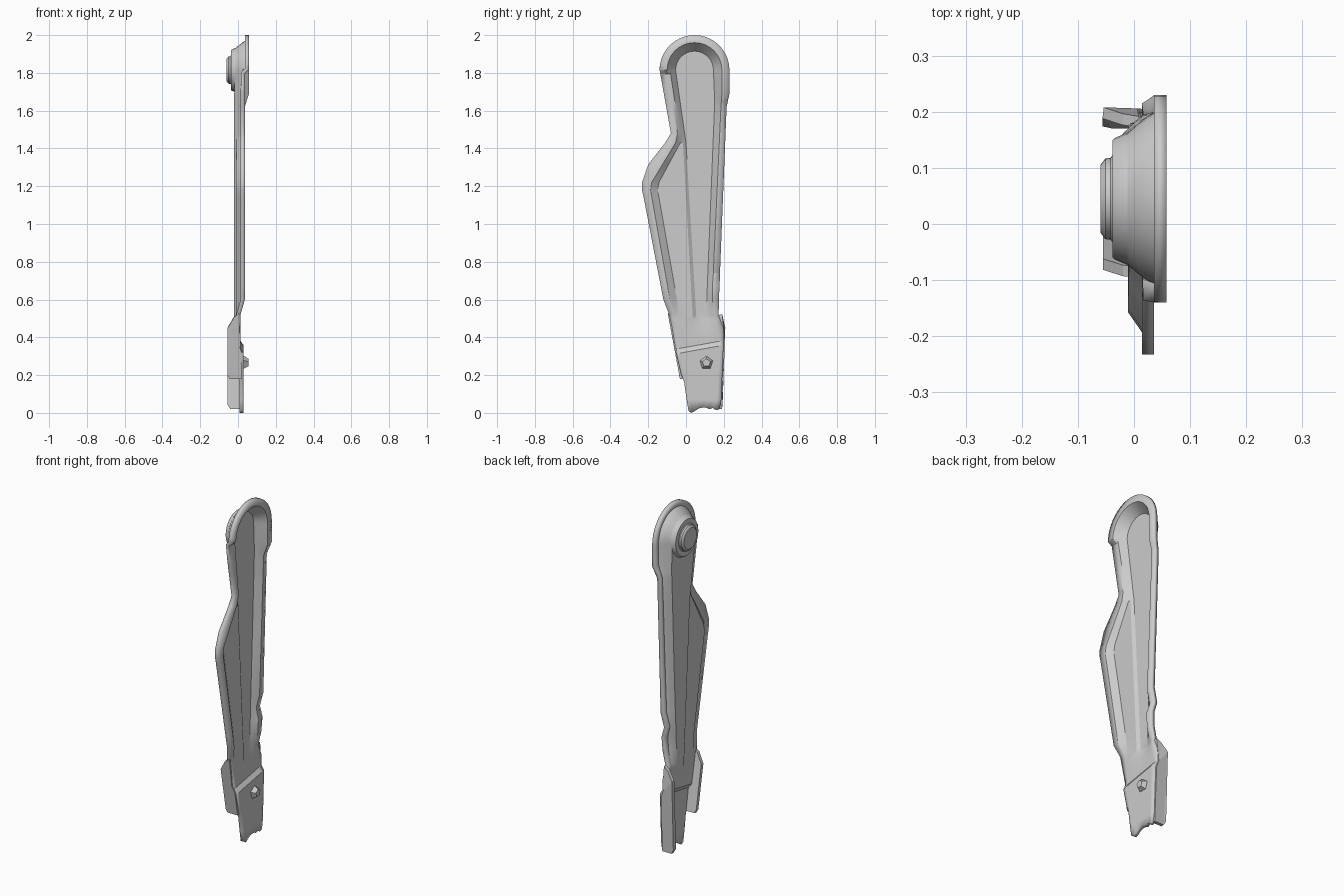
import bpy, bmesh, math
from mathutils import Vector

if "Cube" in bpy.data.objects:
    bpy.data.objects.remove(bpy.data.objects["Cube"])

CY, CZ = 0.045, 1.815          # centre of the round head

# Fold lines of the pressed sheet, left to right: (z, y, x) keys
outer_left = [(0, .013, .03), (.165, -.01, .03), (.2, -.025, .03), (.36, -.055, .012),
              (.515, -.087, .012), (.6, -.12, .036), (1.145, -.225, .036), (1.18, -.233, .036),
              (1.22, -.233, .036), (1.315, -.2, .036), (1.43, -.11, .036), (1.48, -.08, .036),
              (1.795, -.136, .036), (CZ, -.14, .058)]
rim_left = [(0, .03, .03), (.36, -.035, .012), (.515, -.06, .012), (.6, -.085, .036),
            (1.18, -.188, .036), (1.22, -.182, .036), (1.43, -.055, .036), (1.48, -.045, .036),
            (1.795, -.097, .036), (CZ, -.1, .058)]
wing_left = [(0, .05, .03), (.36, -.01, .012), (.515, -.04, .012), (.6, -.048, .01),
             (1.18, -.15, .01), (1.22, -.143, .01), (1.43, -.03, .012), (1.48, -.033, .026),
             (CZ, -.085, .039)]
wing_right = [(0, .07, .03), (.36, .03, .012), (.515, .035, .012), (1.43, -.016, .011),
              (1.48, -.018, .012), (CZ, -.07, .019)]
floor_left = [(0, .085, .03), (.36, .07, .012), (.45, .062, .012), (.5, .055, 0),
              (1.43, 0, 0), (CZ, -.055, 0)]
floor_right = [(0, .105, .03), (.36, .11, .012), (.45, .112, .012), (.5, .106, 0),
               (1.65, .152, 0), (CZ, .145, 0)]
rim_right = [(0, .16, .03), (.36, .175, .012), (.515, .15, .012), (.6, .14, .03), (.68, .14, .034),
             (.74, .145, .016), (.82, .148, .036), (1.62, .185, .036), (1.69, .19, .058),
             (CZ, .19, .058)]
outer_right = [(0, .178, .03), (.07, .187, .03), (.36, .199, .012), (.45, .198, .012),
               (.515, .173, .012), (.6, .174, .03), (.68, .178, .034), (.74, .18, .016),
               (.82, .183, .036), (1.62, .215, .036), (1.69, .23, .058), (CZ, .23, .058)]
FOOT = [.01, 0, .012, .024, .028, .028, .02, .026, .014, .02]   # wavy bottom edge


def at(keys, z):
    """Point on a fold line at height z."""
    for (z0, y0, x0), (z1, y1, x1) in zip(keys, keys[1:]):
        if z <= z1:
            t = (z - z0) / (z1 - z0)
            return Vector((x0 + t * (x1 - x0), y0 + t * (y1 - y0), z))


def section(z):
    left = [at(k, z) for k in (outer_left, rim_left, wing_left, wing_right, floor_left)]
    f, r, o = (at(k, z) for k in (floor_right, rim_right, outer_right))
    pts = left + [f, f.lerp(r, 1 / 3), f.lerp(r, 2 / 3), r, o]
    for i, p in enumerate(pts):
        if z < .34:
            p.x = .03
        if .3 < z < .4:                    # the cross step runs at a slant
            p.z += .18 * (p.y - .07)
        if z == 0:
            p.z = FOOT[i]
    return pts


def finish(name, bm, thickness=0, offset=-1, smooth=True):
    me = bpy.data.meshes.new(name)
    bm.to_mesh(me)
    bm.free()
    ob = bpy.data.objects.new(name, me)
    bpy.context.collection.objects.link(ob)
    if thickness:
        m = ob.modifiers.new("thickness", 'SOLIDIFY')
        m.thickness, m.offset = thickness, offset
    if smooth:
        bpy.context.view_layer.objects.active = ob
        bpy.ops.object.select_all(action='DESELECT')
        ob.select_set(True)
        bpy.ops.object.shade_smooth_by_angle(angle=math.radians(25))
    return ob


# Pressed arm: lofted sections plus a rounded head
bm = bmesh.new()
lines = (outer_left, rim_left, wing_left, wing_right, floor_left,
         floor_right, rim_right, outer_right)
zs = sorted({k[0] for line in lines for k in line} | {.335})
rows = [[bm.verts.new(p) for p in section(z)] for z in zs]
for a, b in zip(rows, rows[1:]):
    for j in range(9):
        bm.faces.new((a[j], a[j + 1], b[j + 1], b[j]))
N = 20
arcs = []
for i in range(5):
    l, r = rows[-1][i], rows[-1][9 - i]
    rad, mid = (r.co.y - l.co.y) / 2, (r.co.y + l.co.y) / 2
    arc = [l]
    for s in range(1, N):
        a = math.pi * (1 - s / N)
        arc.append(bm.verts.new((l.co.x + (r.co.x - l.co.x) * s / N,
                                 mid + rad * math.cos(a), CZ + rad * math.sin(a))))
    arcs.append(arc + [r])
for o, i in zip(arcs, arcs[1:]):
    for s in range(N):
        bm.faces.new((o[s], i[s], i[s + 1], o[s + 1]))
bm.faces.new(arcs[-1][::-1])
finish("pressed_arm", bm, .022)


# Side flanges folded back along the lower edges: (x, z) outlines
def flange(name, line, outline, offset):
    bm = bmesh.new()
    bm.faces.new([bm.verts.new((x, at(line, z).y, z)) for x, z in outline])
    bmesh.ops.triangulate(bm, faces=bm.faces[:])
    finish(name, bm, .02, offset, smooth=False)


edge_l = [(0, .013, 0), (.18, -.022, 0), (.36, -.055, 0), (.6, -.1, 0)]
edge_r = [(0, .178, 0), (.07, .187, 0), (.45, .198, 0), (.55, .175, 0)]
flange("left_flange", edge_l, [(.012, .53), (-.02, .51), (-.055, .45), (-.055, .2),
                               (-.045, .18), (.02, .18), (.02, .32), (.005, .36)], 0)
flange("right_flange", edge_r, [(.008, .52), (-.02, .5), (-.055, .45), (-.055, .045),
                                (-.04, .02), (.02, .02), (.02, .34), (.005, .38)], 0)


# Turned parts about the x axis: (x, radius) profiles
def turned(name, y, z, profile, sides):
    bm = bmesh.new()
    rings = [[bm.verts.new((x, y + r * math.sin(2 * math.pi * k / sides),
                            z + r * math.cos(2 * math.pi * k / sides)))
              for k in range(sides)] for x, r in profile]
    for a, b in zip(rings, rings[1:]):
        for k in range(sides):
            n = (k + 1) % sides
            bm.faces.new((a[k], a[n], b[n], b[k]))
    bm.faces.new(rings[0])
    bm.faces.new(rings[-1])
    bmesh.ops.recalc_face_normals(bm, faces=bm.faces[:])
    finish(name, bm)


turned("pivot_boss", CY, CZ, [(-.012, .118), (-.035, .108), (-.038, .105), (-.038, .078),
                              (-.042, .073), (-.051, .072), (-.06, .06)], 32)
turned("rivet_head", .108, .265, [(.02, .036), (.033, .036), (.055, .022)], 5)
